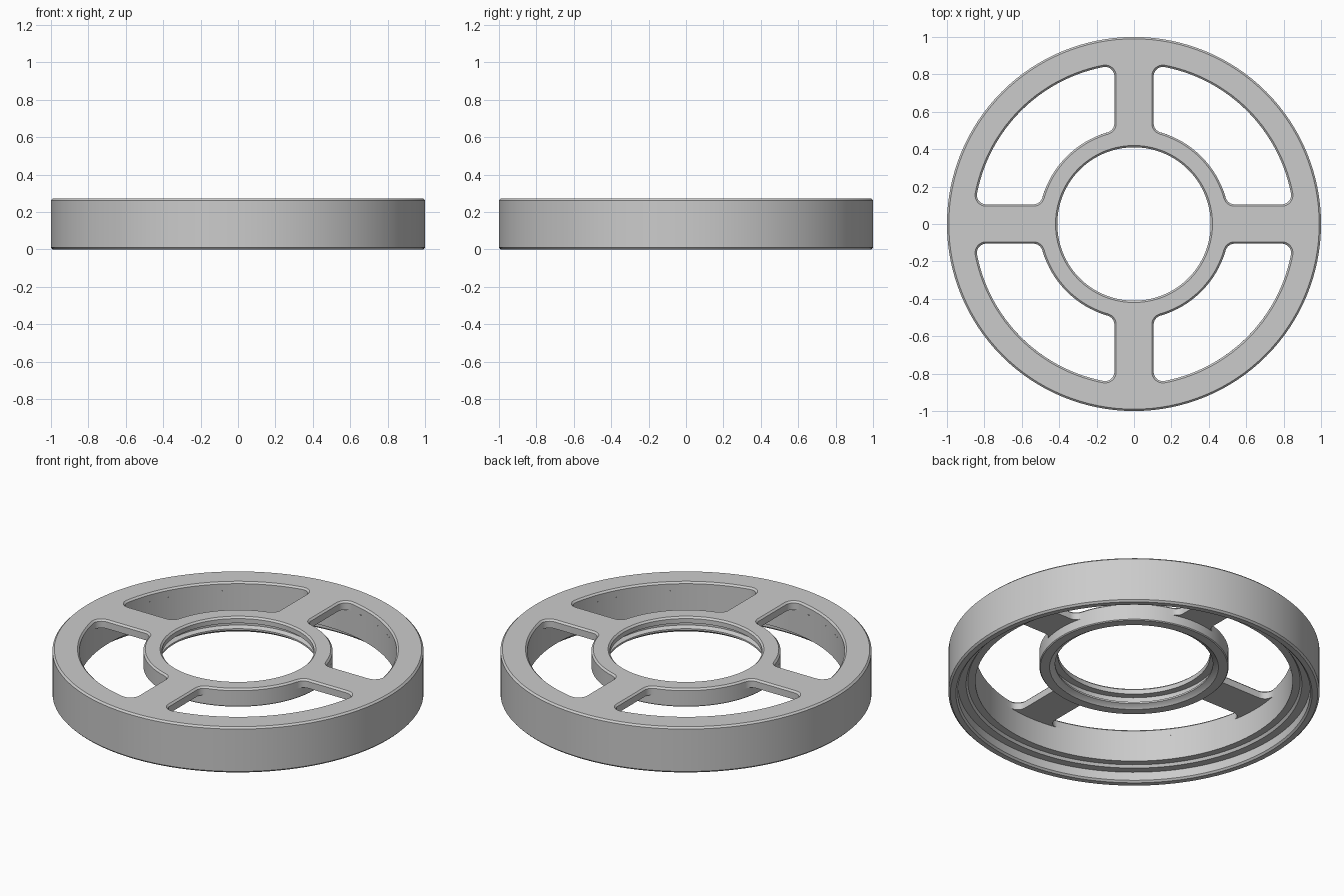
import bpy, bmesh
from math import sin, cos, pi, atan2, sqrt

old = bpy.data.objects.get("Cube")
if old:
    bpy.data.objects.remove(old, do_unlink=True)

SEG = 128
TOP, WEB, CH = 0.272, 0.222, 0.01           # top height, spoke underside, chamfer
R_IN, R_OUT, HALF, FIL = 0.51, 0.855, 0.105, 0.05

grey = bpy.data.materials.new("plain grey")
grey.use_nodes = True
colour = (0.6, 0.6, 0.6, 1)
grey.diffuse_color = colour
grey.node_tree.nodes["Principled BSDF"].inputs["Base Color"].default_value = colour


def finish(bm, name):
    mesh = bpy.data.meshes.new(name)
    bm.to_mesh(mesh)
    bm.free()
    obj = bpy.data.objects.new(name, mesh)
    bpy.context.collection.objects.link(obj)
    mesh.materials.append(grey)
    bpy.ops.object.select_all(action="DESELECT")
    obj.select_set(True)
    bpy.context.view_layer.objects.active = obj
    bpy.ops.object.shade_smooth_by_angle(angle=pi / 6)
    return obj


def arc(cx, cy, r, a, b, n):
    return [(cx + r * cos(a + (b - a) * i / n), cy + r * sin(a + (b - a) * i / n))
            for i in range(n + 1)]


def circle(r):
    return arc(0, 0, r, 0, 2 * pi, SEG)[:-1]


def loop(bm, points, z):
    return [bm.verts.new((x, y, z)) for x, y in points]


def bridge(bm, a, b):
    n = len(a)
    for i in range(n):
        j = (i + 1) % n
        bm.faces.new((a[i], a[j], b[j], b[i]))


def lathe(name, profile):
    """Spin an (r, z) profile, ordered so its surface faces outward."""
    bm = bmesh.new()
    rings = [loop(bm, circle(r), z) for r, z in profile]
    for a, b in zip(rings, rings[1:]):
        bridge(bm, b, a)
    return finish(bm, name)


def pocket(grow, quarter):
    """Rounded opening between two spokes, widened by grow."""
    x = HALF + FIL
    y_in = sqrt((R_IN + FIL) ** 2 - x * x)
    y_out = sqrt((R_OUT - FIL) ** 2 - x * x)
    a_in, a_out = atan2(y_in, x), atan2(y_out, x)
    f = FIL + grow
    half = arc(0, 0, R_IN - grow, pi / 4, a_in, 10)[:-1]
    half += arc(x, y_in, f, a_in + pi, pi, 8)
    half += arc(x, y_out, f, pi, a_out, 8)
    half += arc(0, 0, R_OUT + grow, a_out, pi / 4, 14)[1:]
    pts = half + [(b, a) for a, b in half[-2:0:-1]]
    for _ in range(quarter):
        pts = [(-b, a) for a, b in pts]
    return pts


def fill(bm, loops, up):
    edges = []
    for ring in loops:
        for a, b in zip(ring, ring[1:] + ring[:1]):
            edges.append(bm.edges.get((a, b)) or bm.edges.new((a, b)))
    made = bmesh.ops.triangle_fill(bm, edges=edges, use_beauty=True, normal=(0, 0, up))
    for face in [g for g in made["geom"] if isinstance(g, bmesh.types.BMFace)]:
        face.normal_update()
        if face.normal.z * up < 0:
            face.normal_flip()


# Spoked top plate with chamfered openings
bm = bmesh.new()
upper = [loop(bm, circle(1 - CH), TOP), loop(bm, circle(0.41 + CH), TOP)]
lower = [loop(bm, circle(0.93), WEB), loop(bm, circle(0.47), WEB)]
for q in range(4):
    low = loop(bm, pocket(0, q), WEB)
    mid = loop(bm, pocket(0, q), TOP - CH)
    top = loop(bm, pocket(CH, q), TOP)
    bridge(bm, low, mid)
    bridge(bm, mid, top)
    upper.append(top)
    lower.append(low)
fill(bm, upper, 1)
fill(bm, lower, -1)
finish(bm, "spoked_plate")

# Outer rim with a stepped recess underneath
lathe("outer_rim", [
    (1 - CH, TOP), (1, TOP - CH), (1, CH), (1 - CH, 0), (0.96, 0), (0.95, CH),
    (0.95, 0.06), (0.905, 0.06), (0.895, 0.075), (R_OUT, 0.075), (R_OUT, WEB)])

# Hub ring with a groove inside its bore
lathe("hub_ring", [
    (R_IN, WEB), (R_IN, 0.17), (R_IN - 0.005, 0.165), (0.455, 0.165), (0.445, 0.175),
    (0.425, 0.185), (0.425, 0.195), (0.45, 0.205), (0.45, 0.235), (0.41, 0.235),
    (0.41, TOP - CH), (0.41 + CH, TOP)])
